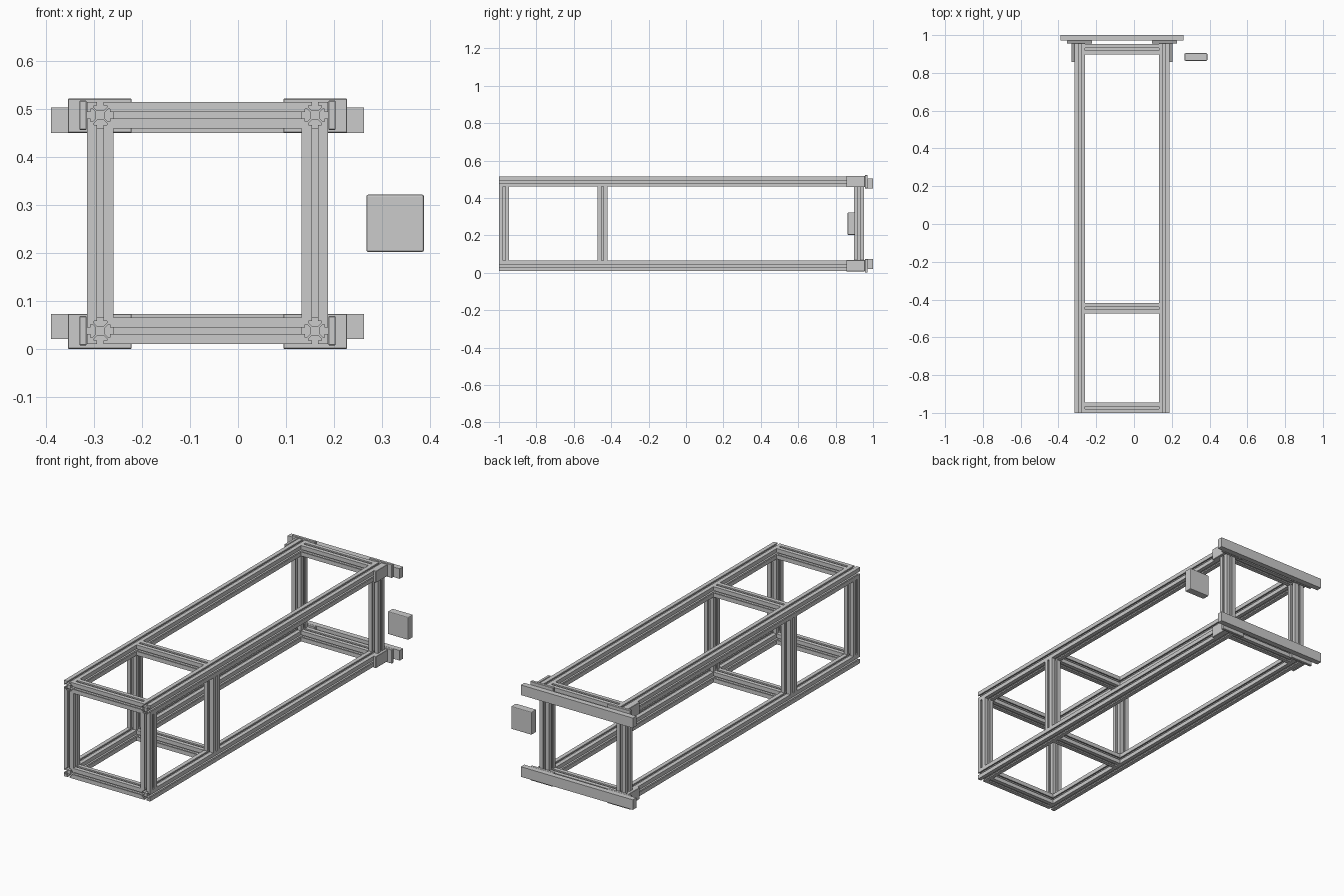
import bpy, bmesh
from mathutils import Matrix, Vector

if "Cube" in bpy.data.objects:
    bpy.data.objects.remove(bpy.data.objects["Cube"])

H = 0.0275                      # half width of the slotted extrusion
XS = (-0.2875, 0.1605)          # left and right rail centres
ZS = (0.0375, 0.4875)           # lower and upper rail centres
STATIONS = {"front": -0.9725, "middle": -0.4465, "rear": 0.9245}


def finish(name, bm):
    bmesh.ops.recalc_face_normals(bm, faces=bm.faces)
    mesh = bpy.data.meshes.new(name)
    bm.to_mesh(mesh)
    bm.free()
    ob = bpy.data.objects.new(name, mesh)
    bpy.context.collection.objects.link(ob)
    return ob


def slot_profile():
    """Square section with a T-slot in the middle of each side."""
    half = [(-H, H), (-0.0065, H), (-0.0065, 0.0205), (-0.0135, 0.0205),
            (-0.0135, 0.0165), (-0.0065, 0.0095)]
    side = half + [(-x, y) for x, y in reversed(half[1:])]
    pts = []
    for _ in range(4):
        pts += side
        side = [(y, -x) for x, y in side]
    return pts


def extrusion(name, start, end):
    """Slotted bar running between two points along one axis."""
    start, end = Vector(start), Vector(end)
    d = end - start
    axis = max(range(3), key=lambda i: abs(d[i]))
    u, v = [Vector([float(j == i) for j in range(3)]) for i in range(3) if i != axis]
    bm = bmesh.new()
    face = bm.faces.new([bm.verts.new(start + u * a + v * b) for a, b in slot_profile()])
    geom = bmesh.ops.extrude_face_region(bm, geom=[face], use_keep_orig=True)["geom"]
    bmesh.ops.translate(bm, vec=d, verts=[g for g in geom if isinstance(g, bmesh.types.BMVert)])
    return finish(name, bm)


def add_box(bm, x, y, z):
    size = Vector((x[1] - x[0], y[1] - y[0], z[1] - z[0]))
    mid = Vector((sum(x), sum(y), sum(z))) / 2
    bmesh.ops.create_cube(bm, size=1, matrix=Matrix.Translation(mid) @ Matrix.Diagonal(size).to_4x4())


def soften(ob, width, segments):
    mod = ob.modifiers.new("soft_edges", 'BEVEL')
    mod.width, mod.segments = width, segments


# Four long rails
for sx, x in zip(("left", "right"), XS):
    for sz, z in zip(("lower", "upper"), ZS):
        extrusion(f"{sz}_{sx}_rail", (x, -1, z), (x, 0.956, z))

# Uprights and crossbars at each station
for st, y in STATIONS.items():
    for sx, x in zip(("left", "right"), XS):
        extrusion(f"{st}_{sx}_post", (x, y, ZS[0] + H), (x, y, ZS[1] - H))
    for sz, z in zip(("lower", "upper"), ZS):
        extrusion(f"{st}_{sz}_crossbar", (XS[0] + H, y, z), (XS[1] - H, y, z))

# Rear mounting bars and the angle brackets holding them
bar_z = {"lower": (0.02, 0.073), "upper": (0.451, 0.504)}
plate_z = {"lower": (0.0, 0.073), "upper": (0.451, 0.522)}
wing_z = {"lower": (0.007, 0.068), "upper": (0.457, 0.518)}
for sz in ("lower", "upper"):
    bm = bmesh.new()
    add_box(bm, (-0.39, 0.263), (0.971, 1.0), bar_z[sz])
    finish(f"{sz}_rear_bar", bm)
    for sx, px, wx in (("left", (-0.355, -0.222), (-0.331, -0.316)),
                       ("right", (0.095, 0.228), (0.189, 0.204))):
        bm = bmesh.new()
        add_box(bm, px, (0.956, 0.971), plate_z[sz])
        add_box(bm, wx, (0.857, 0.956), wing_z[sz])
        soften(finish(f"{sz}_{sx}_bracket", bm), 0.0015, 1)

# Separate switch box beside the frame
bm = bmesh.new()
add_box(bm, (0.268, 0.388), (0.864, 0.904), (0.202, 0.322))
box = finish("side_box", bm)
soften(box, 0.004, 2)
